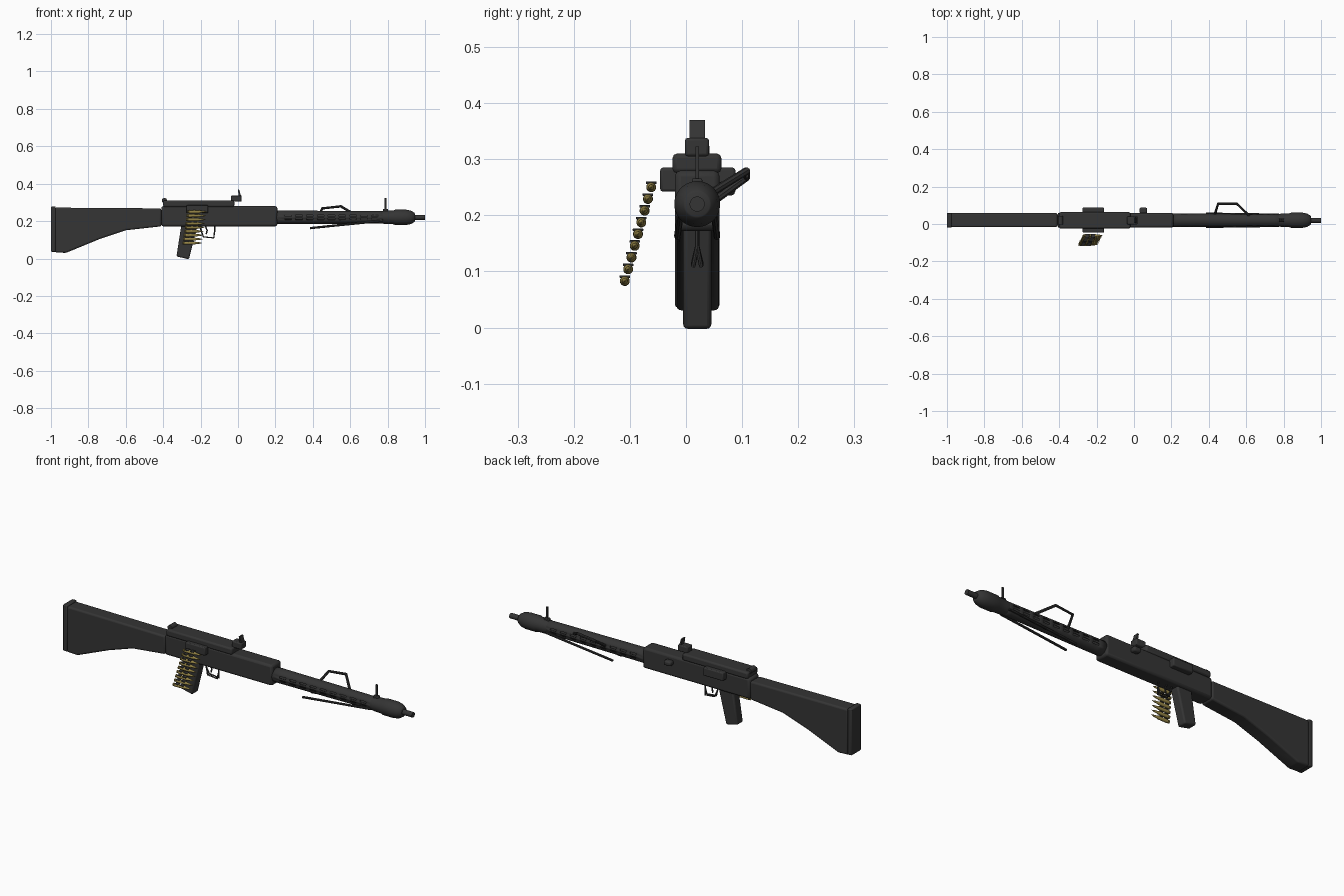
import bpy, bmesh, math
from mathutils import Vector

cube = bpy.data.objects.get("Cube")
if cube:
    bpy.data.objects.remove(cube)

CY, CZ = 0.02, 0.22          # bore axis


def material(name, rgb):
    m = bpy.data.materials.new(name)
    m.use_nodes = True
    m.diffuse_color = (*rgb, 1)
    m.node_tree.nodes["Principled BSDF"].inputs["Base Color"].default_value = (*rgb, 1)
    return m


METAL = material("dark gunmetal", (0.035, 0.035, 0.035))
BRASS = material("brass", (0.30, 0.23, 0.06))


def finish(name, bm, mat, bevel=0, segments=2):
    bmesh.ops.recalc_face_normals(bm, faces=bm.faces)
    me = bpy.data.meshes.new(name)
    bm.to_mesh(me)
    bm.free()
    me.materials.append(mat)
    ob = bpy.data.objects.new(name, me)
    bpy.context.collection.objects.link(ob)
    if bevel:
        mod = ob.modifiers.new("Bevel", 'BEVEL')
        mod.width, mod.segments = bevel, segments
        mod.limit_method, mod.angle_limit = 'ANGLE', math.radians(25)
    return ob


def slab(name, profile, y0, y1, bevel=0.004, segments=2):
    """Side profile of (x, z) points extruded across y."""
    bm = bmesh.new()
    face = bm.faces.new([bm.verts.new((x, y0, z)) for x, z in profile])
    new = bmesh.ops.extrude_face_region(bm, geom=[face])["geom"]
    bmesh.ops.translate(bm, vec=(0, y1 - y0, 0),
                        verts=[v for v in new if isinstance(v, bmesh.types.BMVert)])
    return finish(name, bm, METAL, bevel, segments)


def box(name, x, y, z, bevel=0.004):
    profile = [(x[0], z[0]), (x[1], z[0]), (x[1], z[1]), (x[0], z[1])]
    return slab(name, profile, y[0], y[1], bevel)


def lathe(name, profile, mat=METAL, y=CY, z=CZ, sides=24, hole=None, caps=True):
    """Profile of (x, radius) points turned around the x direction."""
    bm = bmesh.new()
    rings = []
    for x, r in profile:
        angles = [math.tau * (i + 0.5) / sides for i in range(sides)]
        rings.append([bm.verts.new((x, y + r * math.cos(a), z + r * math.sin(a))) for a in angles])
    for k in range(len(rings) - 1):
        for i in range(sides):
            if hole and hole(k, i):
                continue
            j = (i + 1) % sides
            bm.faces.new((rings[k][i], rings[k][j], rings[k + 1][j], rings[k + 1][i]))
    if caps:
        bm.faces.new(rings[0])
        bm.faces.new(rings[-1])
    return finish(name, bm, mat)


def rod(name, points, radius):
    cu = bpy.data.curves.new(name, 'CURVE')
    cu.dimensions = '3D'
    cu.bevel_depth, cu.bevel_resolution = radius, 2
    cu.use_fill_caps = True
    sp = cu.splines.new('POLY')
    sp.points.add(len(points) - 1)
    for p, co in zip(sp.points, points):
        p.co = (*co, 1)
    cu.materials.append(METAL)
    ob = bpy.data.objects.new(name, cu)
    bpy.context.collection.objects.link(ob)
    return ob


SIDES = (("right", -1), ("left", 1))

# Shoulder stock and butt plate
slab("stock", [(-0.98, 0.272), (-0.41, 0.268), (-0.41, 0.172), (-0.60, 0.151),
               (-0.74, 0.104), (-0.92, 0.03), (-0.98, 0.033)],
     -0.017, 0.059, bevel=0.009, segments=3)
box("butt_plate", (-1, -0.975), (-0.02, 0.06), (0.036, 0.278), bevel=0.005)

# Receiver, top cover and feed tray
box("receiver", (-0.41, 0.21), (-0.02, 0.06), (0.172, 0.28), bevel=0.011)
box("top_cover", (-0.4, -0.02), (-0.024, 0.063), (0.275, 0.31), bevel=0.008)
box("feed_tray", (-0.275, -0.16), (-0.046, 0.088), (0.242, 0.285), bevel=0.005)
latch = lathe("cover_latch", [(-0.022, 0.014), (0.022, 0.014)], y=0, z=0, sides=16)
latch.rotation_euler.z = math.pi / 2
latch.location = (-0.393, CY, 0.31)
box("charging_handle", (0.03, 0.07), (0.055, 0.088), (0.235, 0.26), bevel=0.008)

# Rear sight
box("rear_sight_base", (-0.037, 0.02), (-0.002, 0.041), (0.305, 0.338), bevel=0.005)
slab("rear_sight_leaf", [(0.005, 0.33), (0.017, 0.33), (0.006, 0.37), (-0.001, 0.368)],
     0.006, 0.034, bevel=0.001)

# Pistol grip, trigger and guard
slab("pistol_grip", [(-0.302, 0.185), (-0.215, 0.185), (-0.262, -0.004), (-0.329, 0.011)],
     -0.005, 0.045, bevel=0.008, segments=3)
for side, s in SIDES:
    y = CY + s * 0.007
    rod(side + "_trigger_guard", [(-0.205, CY, 0.175), (-0.195, CY, 0.145), (-0.185, y, 0.116),
                                  (-0.13, y, 0.11), (-0.125, CY, 0.145), (-0.125, CY, 0.175)], 0.004)
rod("trigger", [(-0.175, CY, 0.175), (-0.165, CY, 0.15), (-0.17, CY, 0.13)], 0.004)

# Barrel jacket with slots along its sides, over an inner barrel
stations = [0.2]
for k in range(9):
    start = 0.25 + k * 0.058
    stations += [start, start + 0.036]
stations.append(0.8)
SLOT_ROWS = (0, 10, 12, 22)
jacket = lathe("barrel_jacket", [(x, 0.037 - 0.006 * (x - 0.2)) for x in stations],
               hole=lambda k, i: k % 2 == 1 and i in SLOT_ROWS, caps=False)
solid = jacket.modifiers.new("Thickness", 'SOLIDIFY')
solid.thickness, solid.offset = 0.004, -1
lathe("inner_barrel", [(0.2, 0.026), (0.8, 0.026)])

# Muzzle booster and tip
lathe("muzzle_booster", [(0.77, 0.033), (0.79, 0.036), (0.83, 0.037), (0.84, 0.041), (0.9, 0.041),
                         (0.925, 0.036), (0.943, 0.025), (0.945, 0.022)], sides=32)
lathe("muzzle_tip", [(0.93, 0.0135), (1.0, 0.0135)], sides=20)

# Front sight
box("front_sight_base", (0.775, 0.803), (0.011, 0.029), (0.245, 0.266), bevel=0.003)
box("front_sight_post", (0.784, 0.793), (0.0165, 0.0235), (0.26, 0.323), bevel=0.001)

# Carry handle hinged out to the left
rod("carry_handle", [(0.43, 0.045, 0.222), (0.45, 0.108, 0.268), (0.55, 0.108, 0.279),
                     (0.615, 0.045, 0.24)], 0.007)

# Folded bipod, one leg along each side below the jacket
for side, s in SIDES:
    rod(side + "_bipod_leg", [(0.775, CY + s * 0.03, 0.202), (0.41, CY + s * 0.035, 0.165),
                              (0.385, CY + s * 0.035, 0.162)], 0.006)
rod("bipod_crossbar", [(0.77, CY - 0.03, 0.202), (0.77, CY + 0.03, 0.202)], 0.006)

# Hanging ammunition belt
COUNT = 9
for n in range(COUNT):
    t = n / (COUNT - 1)
    pos = Vector((-0.219 - 0.026 * t, -0.062 - 0.047 * t, 0.25 - 0.167 * t))
    cartridge = [(-0.052, 0.008), (-0.048, 0.008), (-0.046, 0.0065), (-0.043, 0.009), (0.012, 0.0085),
                 (0.02, 0.006), (0.035, 0.005), (0.052, 0.0008)]
    lathe(f"cartridge_{n + 1}", [(pos.x + x, r) for x, r in cartridge], BRASS,
          y=pos.y, z=pos.z, sides=12)
    for x in (-0.03, 0.0):
        box(f"belt_link_{n + 1}", (pos.x + x - 0.01, pos.x + x + 0.01),
            (pos.y - 0.0095, pos.y + 0.0095), (pos.z + 0.0055, pos.z + 0.01), bevel=0.001)

# Turn rods into meshes and smooth everything with sharp edges kept
bpy.ops.object.select_all(action='DESELECT')
rods = [o for o in bpy.context.scene.objects if o.type == 'CURVE']
for o in rods:
    o.select_set(True)
bpy.context.view_layer.objects.active = rods[0]
bpy.ops.object.convert(target='MESH')
for o in bpy.context.scene.objects:
    o.select_set(o.type == 'MESH')
bpy.ops.object.shade_smooth_by_angle(angle=math.radians(35))
